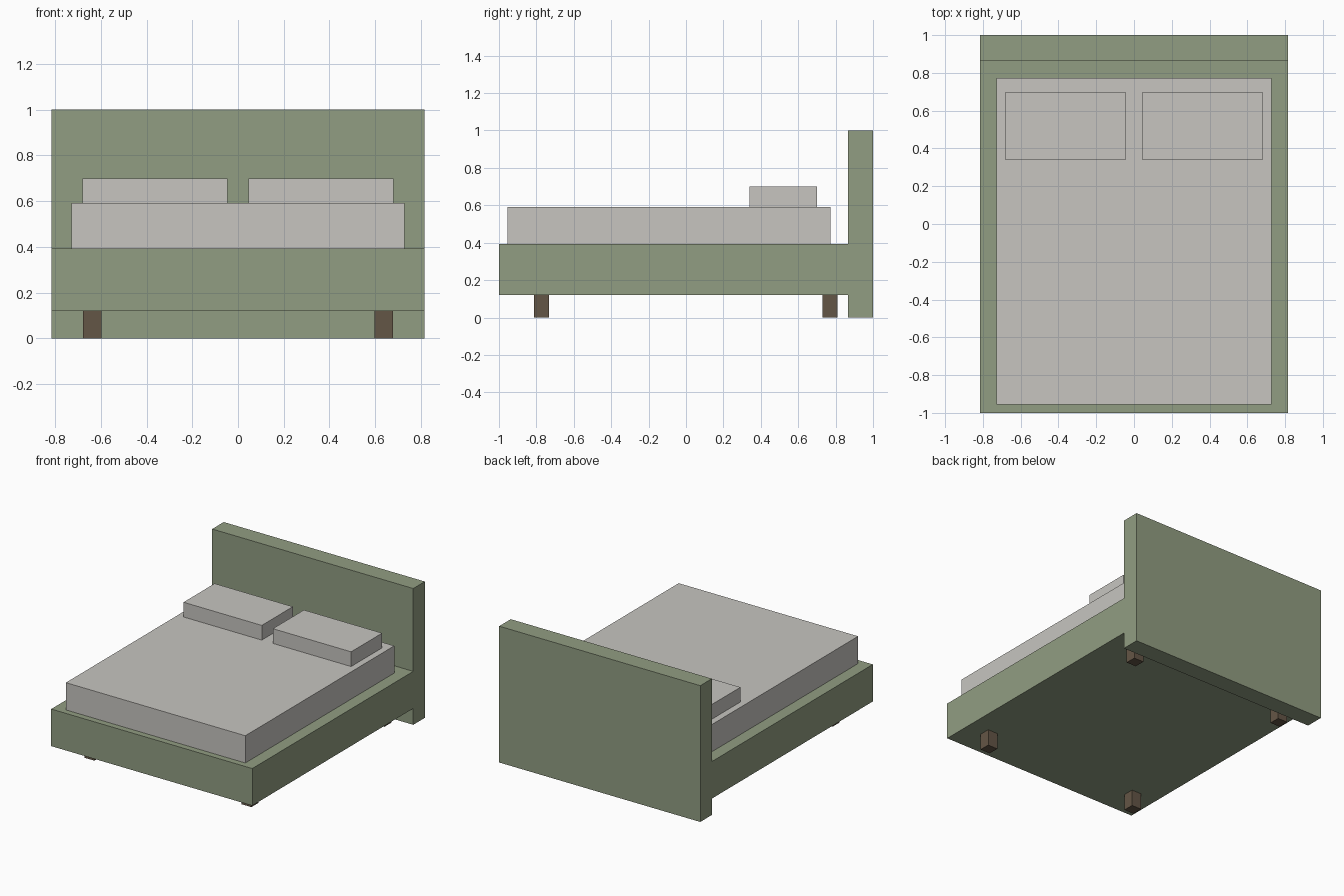
import bpy

cube = bpy.data.objects.get("Cube")
if cube:
    bpy.data.objects.remove(cube, do_unlink=True)


def material(name, rgb):
    mat = bpy.data.materials.new(name)
    mat.use_nodes = True
    color = (*rgb, 1.0)
    mat.diffuse_color = color
    mat.node_tree.nodes["Principled BSDF"].inputs["Base Color"].default_value = color
    return mat


def box(name, x, y, z, mat):
    """Add a flat-shaded box spanning the (low, high) ranges on each axis."""
    spans = (x, y, z)
    center = [(low + high) / 2 for low, high in spans]
    size = [high - low for low, high in spans]
    bpy.ops.mesh.primitive_cube_add(size=1, location=center)
    obj = bpy.context.object
    obj.name = name
    obj.scale = size
    bpy.ops.object.transform_apply(location=False, rotation=False, scale=True)
    obj.data.materials.append(mat)
    return obj


green = material("sage green fabric", (0.285, 0.337, 0.223))
linen = material("off white linen", (0.571, 0.558, 0.527))
wood = material("dark brown wood", (0.127, 0.093, 0.061))

# Upholstered base and headboard
half_width = 0.816
frame_bottom, frame_top = 0.12, 0.392
mattress_top = 0.592
headboard_front = 0.866
sides = (-half_width, half_width)
box("bed_base", sides, (-1, headboard_front), (frame_bottom, frame_top), green)
box("headboard", sides, (headboard_front, 1), (0, 1), green)

# Mattress
box("mattress", (-0.728, 0.728), (-0.955, 0.772), (frame_top, mattress_top), linen)

# Pillows and legs, mirrored left and right
for side, sign in (("left", 1), ("right", -1)):
    pillow_x = sorted((sign * 0.045, sign * 0.68))
    box(f"{side}_pillow", pillow_x, (0.34, 0.7), (mattress_top, 0.7), linen)
    leg_x = sorted((sign * 0.597, sign * 0.677))
    for end, y in (("front", -0.772), ("back", 0.77)):
        box(f"{end}_{side}_leg", leg_x, (y - 0.04, y + 0.04), (0, frame_bottom), wood)
